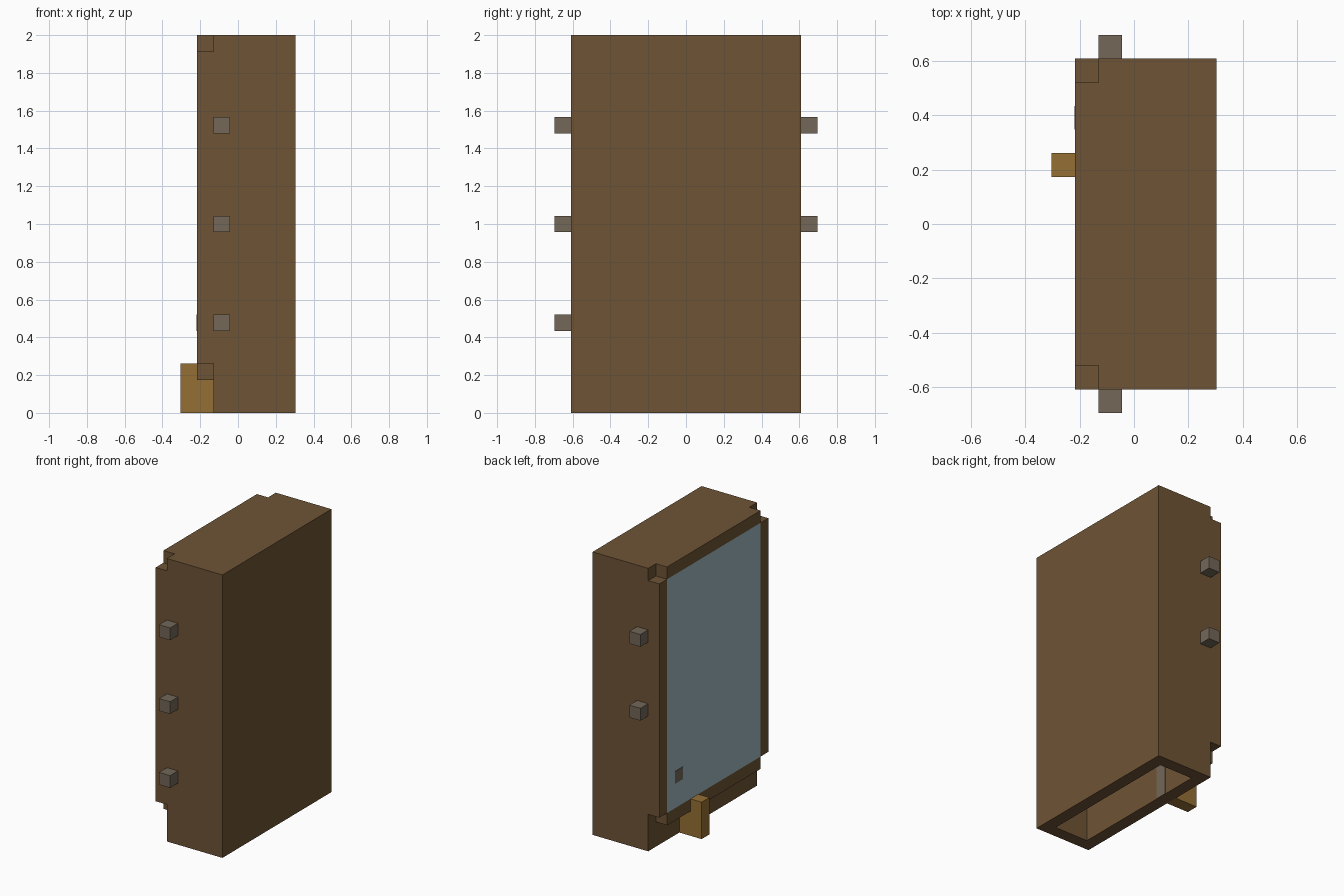
import bpy
import bmesh
from mathutils import Vector

if "Cube" in bpy.data.objects:
    bpy.data.objects.remove(bpy.data.objects["Cube"], do_unlink=True)

U = 2 / 23  # one block of the grid the model is laid out on


def linear(c):
    c /= 255
    return c / 12.92 if c <= 0.04045 else ((c + 0.055) / 1.055) ** 2.4


def material(name, *rgb):
    mat = bpy.data.materials.new(name)
    mat.use_nodes = True
    colour = [linear(c) for c in rgb] + [1]
    mat.diffuse_color = colour
    mat.node_tree.nodes["Principled BSDF"].inputs["Base Color"].default_value = colour
    return mat


brown = material("brown wood", 110, 84, 53)
gold = material("golden wood", 149, 111, 53)
grey = material("warm grey", 115, 103, 88)
blue = material("pale blue glass", 158, 185, 194)


def finish(name, bm, mat):
    bmesh.ops.recalc_face_normals(bm, faces=bm.faces)
    mesh = bpy.data.meshes.new(name)
    bm.to_mesh(mesh)
    bm.free()
    mesh.materials.append(mat)
    obj = bpy.data.objects.new(name, mesh)
    bpy.context.collection.objects.link(obj)
    return obj


def box_mesh(x, y, z):
    """Box from (low, high) ranges in blocks."""
    bm = bmesh.new()
    bmesh.ops.create_cube(bm, size=1)
    for v in bm.verts:
        v.co = Vector([((lo + hi) / 2 + c * (hi - lo)) * U
                       for c, (lo, hi) in zip(v.co, (x, y, z))])
    return bm


def box(name, x, y, z, mat):
    return finish(name, box_mesh(x, y, z), mat)


# Cabinet: a hollow case open at the bottom
bm = box_mesh((-1.5, 3.5), (-7, 7), (0, 23))
bm.normal_update()
floor = min(bm.faces, key=lambda f: f.calc_center_median().z)
bmesh.ops.inset_region(bm, faces=[floor], thickness=U, use_even_offset=True)
inner = bmesh.ops.extrude_face_region(bm, geom=[floor])["geom"]
bmesh.ops.translate(bm, vec=(0, 0, 22 * U),
                    verts=[g for g in inner if isinstance(g, bmesh.types.BMVert)])
if floor.is_valid:
    bmesh.ops.delete(bm, geom=[floor], context="FACES")
finish("cabinet", bm, brown)

# Frame around the glass
frame_x = (-2.5, -1.5)
box("frame_post_front", frame_x, (-7, -6), (3, 22), brown)
box("frame_post_back", frame_x, (6, 7), (3, 22), brown)
box("frame_rail_bottom", frame_x, (-6, 6), (2, 3), brown)
box("frame_rail_top", frame_x, (-6, 6), (22, 23), brown)

# Glass panel with its small stud
box("glass_panel", frame_x, (-6, 6), (3, 22), blue)
box("glass_stud", (-2.53, -2.5), (4, 5), (5, 6), grey)

# Side knobs: three in front, two at the back
for i, z in enumerate((5, 11, 17)):
    box(f"front_knob_{i + 1}", (-1.5, -0.5), (-8, -7), (z, z + 1), grey)
    if i:
        box(f"back_knob_{i}", (-1.5, -0.5), (7, 8), (z, z + 1), grey)

# Stepped foot that hooks under the bottom rail, with its inner plate
profile = [(-3.5, 0), (-1.5, 0), (-1.5, 2), (-2.5, 2), (-2.5, 3), (-3.5, 3)]
bm = bmesh.new()
face = bm.faces.new([bm.verts.new((x * U, 2 * U, z * U)) for x, z in profile])
side = bmesh.ops.extrude_face_region(bm, geom=[face])["geom"]
bmesh.ops.translate(bm, vec=(0, U, 0),
                    verts=[g for g in side if isinstance(g, bmesh.types.BMVert)])
finish("foot", bm, gold)
box("foot_inner_plate", (-0.5, -0.47), (2, 3), (0, 3), grey)
